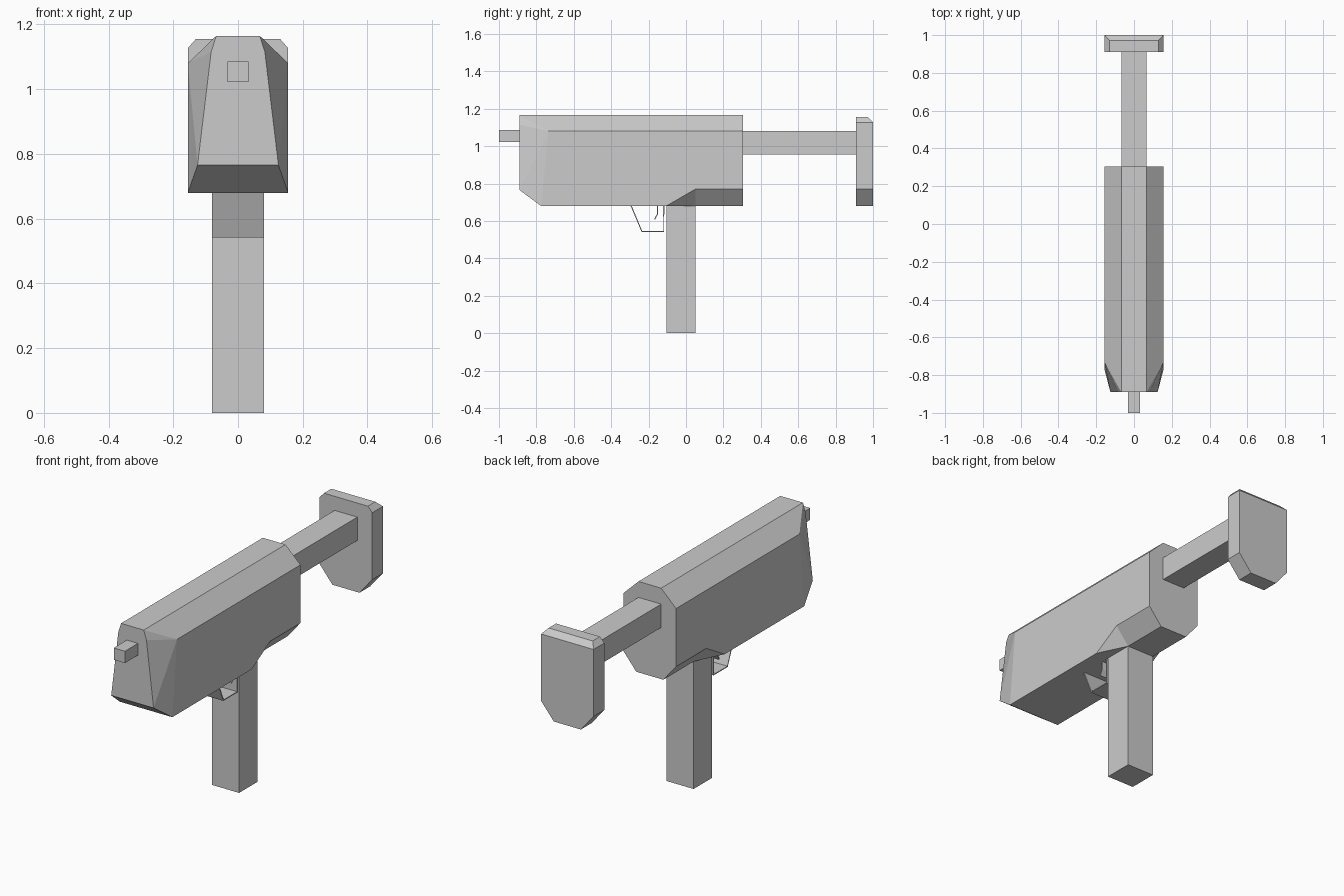
import bpy, bmesh
from mathutils import Vector

if "Cube" in bpy.data.objects:
    bpy.data.objects.remove(bpy.data.objects["Cube"])


def finish(name, bm):
    bmesh.ops.recalc_face_normals(bm, faces=bm.faces[:])
    mesh = bpy.data.meshes.new(name)
    bm.to_mesh(mesh)
    bm.free()
    obj = bpy.data.objects.new(name, mesh)
    bpy.context.collection.objects.link(obj)
    return obj


def add_hull(bm, half):
    """Convex solid from points on the +x half, mirrored across x = 0."""
    verts = [bm.verts.new((s * x, y, z)) for x, y, z in half for s in (1, -1)]
    bmesh.ops.convex_hull(bm, input=verts)


def merge_flat(bm):
    bmesh.ops.dissolve_limit(bm, angle_limit=0.01, verts=bm.verts[:], edges=bm.edges[:])


def box(name, half_x, y0, y1, z0, z1):
    bm = bmesh.new()
    add_hull(bm, [(half_x, y, z) for y in (y0, y1) for z in (z0, z1)])
    merge_flat(bm)
    return finish(name, bm)


def strip(name, path, half_x, thickness):
    """Bent sheet following a (y, z) path, spanning the width."""
    bm = bmesh.new()
    rows = [[bm.verts.new((s * half_x, y, z)) for s in (-1, 1)] for y, z in path]
    for a, b in zip(rows, rows[1:]):
        bm.faces.new((a[0], a[1], b[1], b[0]))
    obj = finish(name, bm)
    mod = obj.modifiers.new("thickness", 'SOLIDIFY')
    mod.thickness = thickness
    mod.offset = 0
    return obj


# Receiver body: faceted front section joined to a rear section with cut lower corners
SEAM, REAR = 0.05, 0.305
section = [(0.067, 1.165), (0.155, 1.08), (0.155, 0.77), (0.08, 0.68)]
seam_ring = [(x, SEAM, z) for x, z in section]
nose = [(0.067, -0.89, 1.165), (0.083, -0.89, 1.115), (0.125, -0.89, 0.765),
        (0.155, -0.735, 1.08), (0.155, -0.735, 0.80), (0.155, -0.775, 0.68),
        (0.155, -0.105, 0.68)]
bm = bmesh.new()
add_hull(bm, nose + seam_ring)
add_hull(bm, seam_ring + [(x, REAR, z) for x, z in section])
inner = [f for f in bm.faces if all(abs(v.co.y - SEAM) < 1e-4 for v in f.verts)]
bmesh.ops.delete(bm, geom=inner, context='FACES')
bmesh.ops.remove_doubles(bm, verts=bm.verts[:], dist=1e-4)
merge_flat(bm)
finish("receiver_body", bm)

# Muzzle, grip and stock bar
box("barrel_muzzle", 0.033, -1.0, -0.89, 1.022, 1.085)
box("grip", 0.08, -0.105, 0.05, 0.0, 0.68)
box("stock_bar", 0.067, 0.305, 0.91, 0.955, 1.08)

# Shoulder plate with chamfered top and lower corners
bm = bmesh.new()
add_hull(bm, [(0.13, 0.91, 1.155), (0.13, 0.972, 1.155)]
         + [(x, y, z) for y in (0.91, 1.0)
            for x, z in ((0.155, 1.127), (0.155, 0.77), (0.08, 0.68))])
merge_flat(bm)
finish("shoulder_plate", bm)

# Trigger guard and trigger, bent sheets as wide as the grip
strip("trigger_guard", [(-0.293, 0.68), (-0.236, 0.544), (-0.119, 0.544), (-0.119, 0.68)],
      0.08, 0.006)
strip("trigger", [(-0.153, 0.68), (-0.153, 0.635), (-0.168, 0.608)], 0.08, 0.006)
